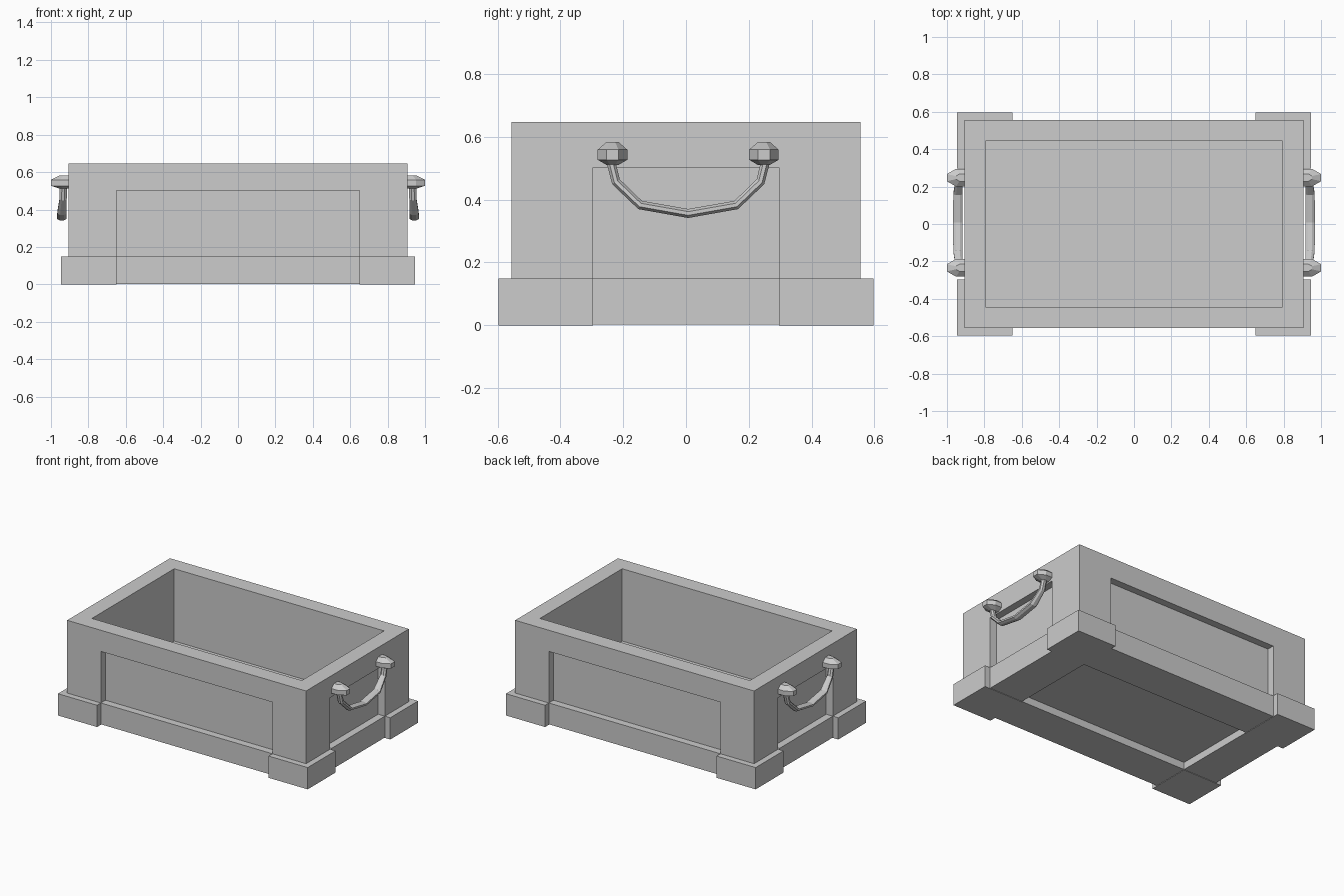
import bpy, bmesh
from math import sin, cos, pi
from mathutils import Vector, Matrix

cube = bpy.data.objects.get("Cube")
if cube:
    bpy.data.objects.remove(cube)

GREY = (0.604, 0.604, 0.604, 1)
stone = bpy.data.materials.new("plain_grey")
stone.use_nodes = True
stone.diffuse_color = GREY
stone.node_tree.nodes["Principled BSDF"].inputs["Base Color"].default_value = GREY

HX, HY = 0.905, 0.556                 # body half sizes
BASE, TOP = 0.003, 0.647              # body underside and rim heights
PX, PY = 0.65, 0.296                  # panel half widths, also inner foot edges
PLINTH, PANEL_TOP, RECESS = 0.149, 0.502, 0.05
FLOOR = 0.152
FOOT_OUT = 0.041


def finish(bm, name):
    bmesh.ops.recalc_face_normals(bm, faces=bm.faces[:])
    mesh = bpy.data.meshes.new(name)
    bm.to_mesh(mesh)
    bm.free()
    mesh.materials.append(stone)
    obj = bpy.data.objects.new(name, mesh)
    bpy.context.collection.objects.link(obj)
    return obj


def add_box(bm, low, high):
    low, high = Vector(low), Vector(high)
    place = Matrix.Translation((low + high) / 2)
    size = Matrix.Diagonal((*(high - low), 1))
    bmesh.ops.create_cube(bm, size=1, matrix=place @ size)


def sink_panel(bm, face, low, high, depth):
    """Cut a rectangle from low to high into a box face and push it inward."""
    normal = face.normal.copy()
    axis = max(range(3), key=lambda i: abs(normal[i]))
    middle = face.calc_center_median()
    bmesh.ops.inset_individual(bm, faces=[face], thickness=0.02)
    for v in face.verts:
        for i in range(3):
            if i != axis:
                v.co[i] = high[i] if v.co[i] > middle[i] else low[i]
    moved = bmesh.ops.extrude_discrete_faces(bm, faces=[face])["faces"][0]
    bmesh.ops.translate(bm, verts=moved.verts[:], vec=-normal * depth)


def loft(bm, rings):
    """Skin a list of rings and cap both ends."""
    loops = [[bm.verts.new(p) for p in ring] for ring in rings]
    n = len(loops[0])
    for a, b in zip(loops, loops[1:]):
        for i in range(n):
            j = (i + 1) % n
            bm.faces.new((a[i], a[j], b[j], b[i]))
    bm.faces.new(loops[0])
    bm.faces.new(loops[-1])


# Open box with sunken panels on its sides and base
bm = bmesh.new()
add_box(bm, (-HX, -HY, BASE), (HX, HY, TOP))
bm.normal_update()
for face in bm.faces[:]:
    if face.normal.z > 0.5:
        sink_panel(bm, face, (-0.795, -0.445, 0), (0.795, 0.445, 0), TOP - FLOOR)
    else:
        sink_panel(bm, face, (-PX, -PY, PLINTH), (PX, PY, PANEL_TOP), RECESS)
finish(bm, "box_body")

# Square corner feet
for sx, side in ((1, "left"), (-1, "right")):
    for sy, end in ((1, "back"), (-1, "front")):
        xs = sorted((sx * PX, sx * (HX + FOOT_OUT)))
        ys = sorted((sy * PY, sy * (HY + FOOT_OUT)))
        bm = bmesh.new()
        add_box(bm, (xs[0], ys[0], 0), (xs[1], ys[1], PLINTH))
        finish(bm, f"{end}_{side}_foot")

# Drop handles that widen toward the grip: y, z and half width in x
half = [(0.251, 0.54, 0.02), (0.23, 0.457, 0.021), (0.153, 0.383, 0.027)]
path = [(-y, z, w) for y, z, w in half] + [(0, 0.356, 0.028)] + half[::-1]
# Faceted knobs, as height and relative radius
knob = [(0.511, 0.42), (0.527, 1), (0.559, 1), (0.583, 0.42)]
angles = [(i + 0.5) * pi / 4 for i in range(8)]
SHIFT = 0.007
for sx, side in ((1, "left"), (-1, "right")):
    bm = bmesh.new()
    rings = []
    for i, (y, z, w) in enumerate(path):
        y0, z0, _ = path[max(i - 1, 0)]
        y1, z1, _ = path[min(i + 1, len(path) - 1)]
        across = Vector((0, z0 - z1, y1 - y0)).normalized()
        centre = Vector(((0.914 + w) * sx, y + SHIFT, z))
        rings.append([centre + across * (0.0155 * cos(a))
                      + Vector((w * sin(a), 0, 0)) for a in angles])
    loft(bm, rings)
    finish(bm, f"{side}_handle_bar")
    for sy, end in ((1, "back"), (-1, "front")):
        bm = bmesh.new()
        loft(bm, [[(0.918 * sx + 0.089 * r * cos(a),
                    0.241 * sy + SHIFT + 0.051 * r * sin(a), z)
                   for a in angles] for z, r in knob])
        finish(bm, f"{side}_{end}_handle_knob")
